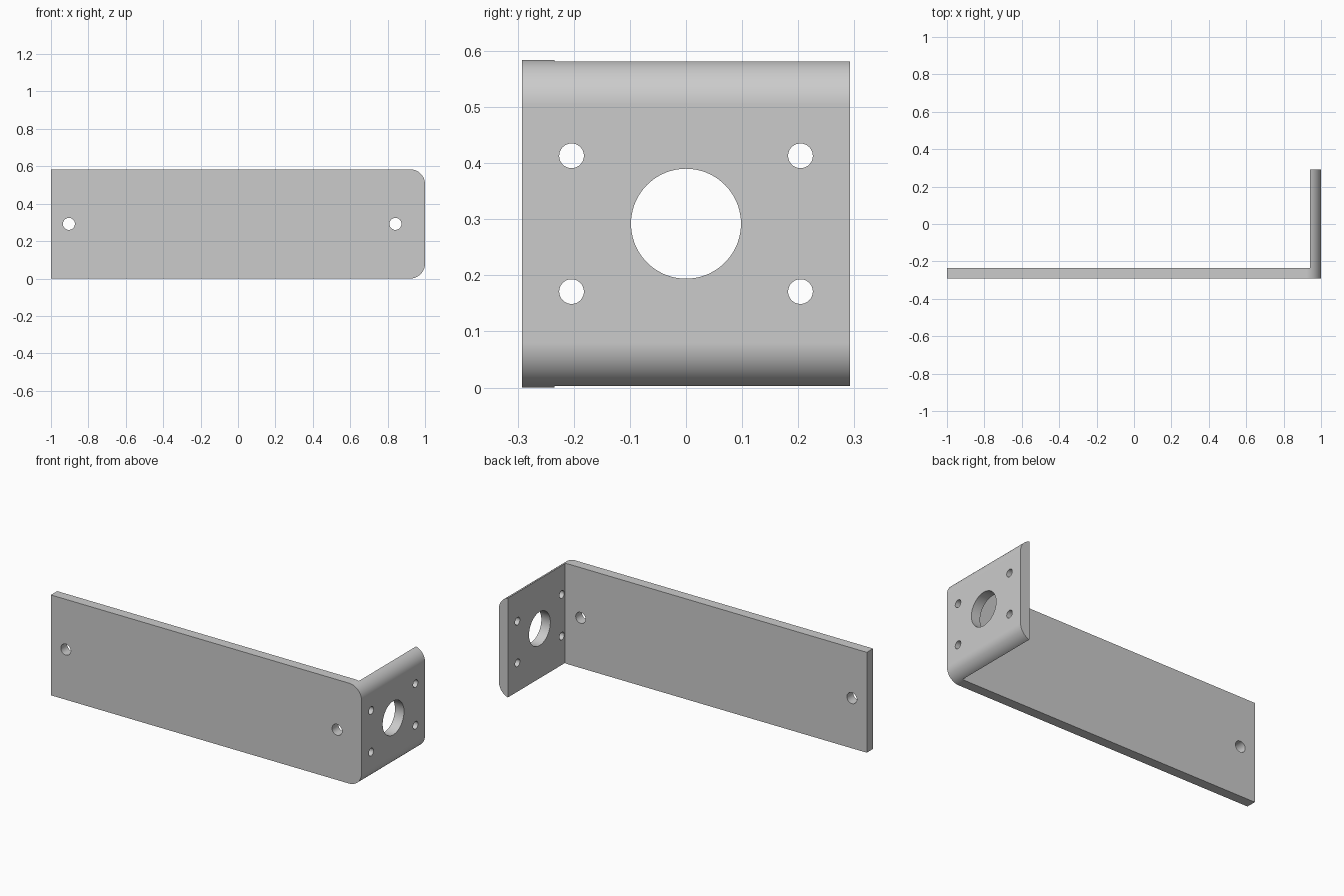
import bpy, bmesh, math
from mathutils import Matrix

cube = bpy.data.objects.get("Cube")
if cube:
    bpy.data.objects.remove(cube, do_unlink=True)

HEIGHT, DEPTH = 0.584, 0.292      # full height, half depth
THICK, RADIUS = 0.058, 0.08       # sheet thickness, corner radius
MID = HEIGHT / 2

# Plain grey metal
metal = bpy.data.materials.new("grey_metal")
metal.use_nodes = True
grey = (0.6, 0.6, 0.6, 1)
metal.diffuse_color = grey
metal.node_tree.nodes["Principled BSDF"].inputs["Base Color"].default_value = grey


def new_object(name, bm):
    bmesh.ops.recalc_face_normals(bm, faces=bm.faces)
    mesh = bpy.data.meshes.new(name)
    bm.to_mesh(mesh)
    bm.free()
    mesh.materials.append(metal)
    obj = bpy.data.objects.new(name, mesh)
    bpy.context.collection.objects.link(obj)
    return obj


def prism(name, outline, y0, y1):
    """Extrude an x-z outline along y."""
    bm = bmesh.new()
    face = bm.faces.new([bm.verts.new((x, y0, z)) for x, z in outline])
    ext = bmesh.ops.extrude_face_region(bm, geom=[face])["geom"]
    verts = [v for v in ext if isinstance(v, bmesh.types.BMVert)]
    bmesh.ops.translate(bm, verts=verts, vec=(0, y1 - y0, 0))
    return new_object(name, bm)


def drill(center, radius, axis, segments=48):
    """Cylinder cutter along the named axis."""
    bm = bmesh.new()
    turn = Matrix.Rotation(math.pi / 2, 4, "Y" if axis == "X" else "X")
    bmesh.ops.create_cone(bm, cap_ends=True, segments=segments, radius1=radius,
                          radius2=radius, depth=0.2,
                          matrix=Matrix.Translation(center) @ turn)
    return new_object("hole_cutter", bm)


def cut(obj, cutter):
    cutter.hide_render = True
    mod = obj.modifiers.new("cut", "BOOLEAN")
    mod.operation, mod.solver, mod.object = "DIFFERENCE", "EXACT", cutter
    bpy.context.view_layer.objects.active = obj
    bpy.ops.object.modifier_apply(modifier=mod.name)
    bpy.data.objects.remove(cutter, do_unlink=True)


# Solid with two rounded right-hand corners
STEPS = 16
outline = [(-1, HEIGHT), (-1, 0)]
for start, cz in ((-90, RADIUS), (0, HEIGHT - RADIUS)):
    for i in range(STEPS + 1):
        a = math.radians(start + 90 * i / STEPS)
        outline.append((1 - RADIUS + RADIUS * math.cos(a), cz + RADIUS * math.sin(a)))
bracket = prism("angle_bracket", outline, -DEPTH, DEPTH)

# Clear the space behind the long plate, leaving the end flange
inner = 1 - THICK
cut(bracket, prism("space_cutter", [(-2, -1), (inner, -1), (inner, 2), (-2, 2)],
                   THICK - DEPTH, 1))

# Mounting holes in the long plate
for x in (-0.904, 0.842):
    cut(bracket, drill((x, -DEPTH + THICK / 2, MID), 0.032, "Y"))

# Large bore and four screw holes in the flange
cut(bracket, drill((1 - THICK / 2, 0, MID), 0.098, "X", 72))
for y in (-0.204, 0.204):
    for z in (-0.121, 0.121):
        cut(bracket, drill((1 - THICK / 2, y, MID + z), 0.022, "X"))

# Smooth the curves, keep flat faces flat
bpy.ops.object.select_all(action="DESELECT")
bracket.select_set(True)
bpy.context.view_layer.objects.active = bracket
bpy.ops.object.shade_smooth_by_angle(angle=math.radians(30))
weighted = bracket.modifiers.new("flat_shading", "WEIGHTED_NORMAL")
weighted.keep_sharp = True
